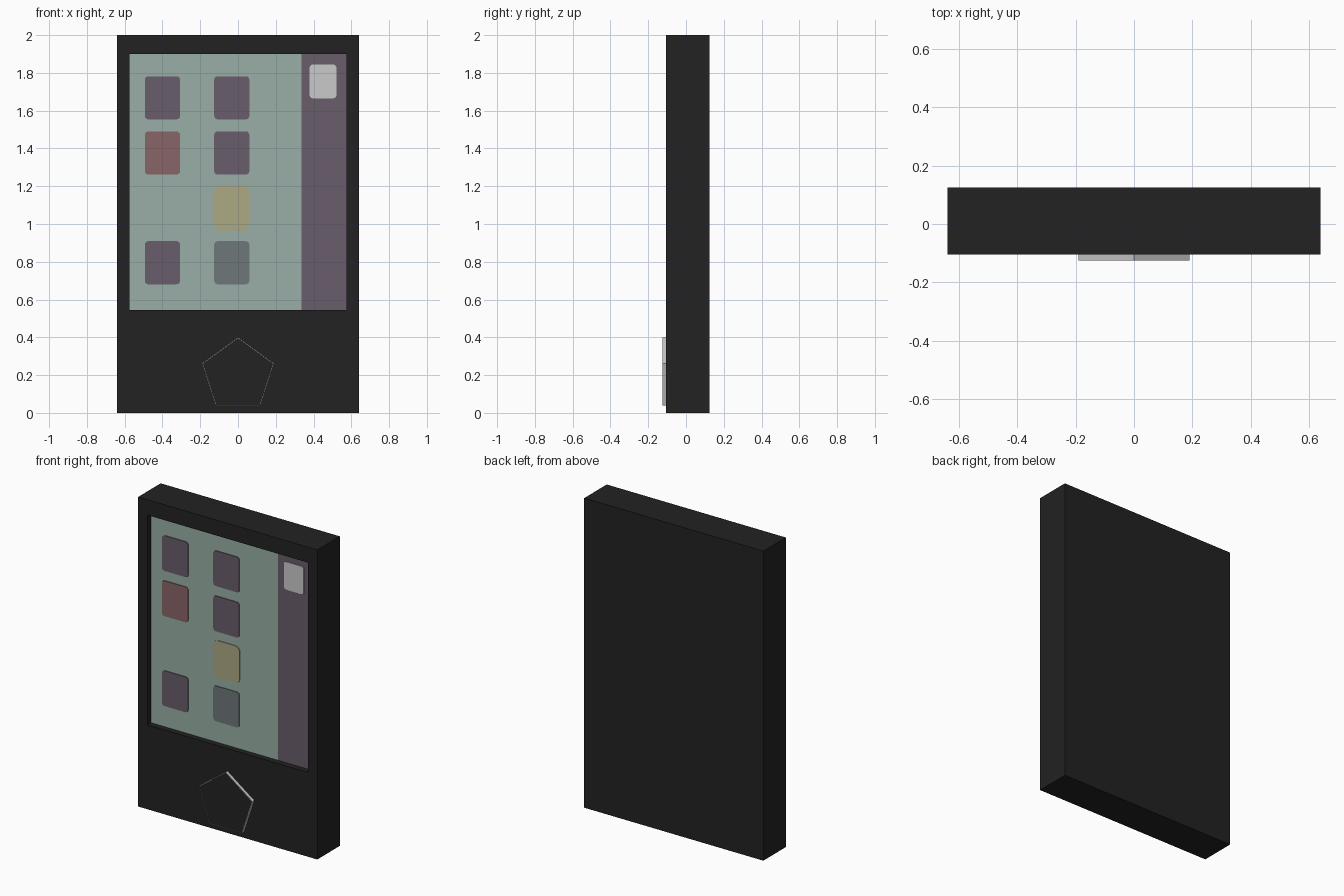
import bpy, bmesh, math
from mathutils import Vector

if "Cube" in bpy.data.objects:
    bpy.data.objects.remove(bpy.data.objects["Cube"], do_unlink=True)


def material(name, rgb):
    """Flat material from 0-255 display values, stored as linear."""
    lin = [((c / 255 + 0.055) / 1.055) ** 2.4 for c in rgb]
    m = bpy.data.materials.new(name)
    m.use_nodes = True
    m.diffuse_color = (*lin, 1)
    bsdf = m.node_tree.nodes["Principled BSDF"]
    bsdf.inputs["Base Color"].default_value = (*lin, 1)
    bsdf.inputs["Roughness"].default_value = 0.8
    return m


BLACK = material("casing black", (34, 34, 34))
TEAL = material("screen teal", (152, 175, 166))
PURPLE = material("panel purple", (106, 93, 107))
RED = material("muted red", (137, 101, 103))
SAND = material("sand yellow", (173, 168, 132))
SLATE = material("slate grey", (110, 119, 122))
PALE = material("pale grey", (202, 202, 202))

FRONT, BACK = -0.105, 0.125
SCREEN = FRONT + 0.037
HALF_W, HEIGHT = 0.64, 2.0
SX, SZ0, SZ1 = 0.575, 0.545, 1.9      # screen opening
PANEL_X = 0.335                       # start of the side panel


def finish(name, bm, *mats):
    mesh = bpy.data.meshes.new(name)
    bmesh.ops.recalc_face_normals(bm, faces=bm.faces)
    bm.to_mesh(mesh)
    bm.free()
    for m in mats:
        mesh.materials.append(m)
    ob = bpy.data.objects.new(name, mesh)
    bpy.context.collection.objects.link(ob)
    return ob


def prism(bm, outline, y_back, y_front):
    """Extrude an (x, z) outline forward; returns the front face."""
    face = bm.faces.new([bm.verts.new((x, y_back, z)) for x, z in outline])
    ext = bmesh.ops.extrude_face_region(bm, geom=[face], use_keep_orig=True)["geom"]
    for v in ext:
        if isinstance(v, bmesh.types.BMVert):
            v.co.y = y_front
    return next(f for f in ext if isinstance(f, bmesh.types.BMFace))


def rounded_rect(cx, cz, w, h, r, steps=4):
    pts = []
    for i, (sx, sz) in enumerate(((1, 1), (-1, 1), (-1, -1), (1, -1))):
        for k in range(steps + 1):
            a = math.pi / 2 * (i + k / steps)
            pts.append((cx + sx * (w / 2 - r) + r * math.cos(a),
                        cz + sz * (h / 2 - r) + r * math.sin(a)))
    return pts


# Casing with a recessed screen cut into its front
bm = bmesh.new()
front = prism(bm, [(-HALF_W, 0), (HALF_W, 0), (HALF_W, HEIGHT), (-HALF_W, HEIGHT)],
              BACK, FRONT)
bmesh.ops.inset_region(bm, faces=[front], thickness=0.06)
for v in front.verts:
    v.co = (math.copysign(SX, v.co.x), FRONT, SZ0 if v.co.z < HEIGHT / 2 else SZ1)
bmesh.ops.inset_region(bm, faces=[front], thickness=0)
for v in front.verts:
    v.co.y = SCREEN
# Split the screen into the main area and the side panel
edges = list(front.edges)
bmesh.ops.bisect_plane(bm, geom=[front, *edges, *front.verts],
                       plane_co=Vector((PANEL_X, 0, 0)), plane_no=Vector((1, 0, 0)))
for f in bm.faces:
    if all(abs(v.co.y - SCREEN) < 1e-4 for v in f.verts):
        f.material_index = 1 if f.calc_center_median().x < PANEL_X else 2
finish("casing", bm, BLACK, TEAL, PURPLE)


# Rounded tiles on the screen
def tile(name, mat, cx, cz, w=0.186, h=0.228, r=0.018):
    bm = bmesh.new()
    prism(bm, rounded_rect(cx, cz, w, h, r), SCREEN, SCREEN - 0.005)
    finish(name, bm, mat)


LEFT_COL, RIGHT_COL = -0.4, -0.033
ROWS = (1.668, 1.376, 1.085, 0.795)
tile("tile_top_outer", PURPLE, LEFT_COL, ROWS[0])
tile("tile_top_inner", PURPLE, RIGHT_COL, ROWS[0])
tile("tile_red", RED, LEFT_COL, ROWS[1])
tile("tile_second_inner", PURPLE, RIGHT_COL, ROWS[1])
tile("tile_sand", SAND, RIGHT_COL, ROWS[2], 0.192, 0.24, 0.035)
tile("tile_bottom_outer", PURPLE, LEFT_COL, ROWS[3])
tile("tile_slate", SLATE, RIGHT_COL, ROWS[3])
tile("panel_badge", PALE, 0.45, 1.755, 0.142, 0.18, 0.018)

# Five-sided button: pale sides and thin rim around a dark cap
bm = bmesh.new()
R = 0.2
angles = [math.pi / 2 + i * math.tau / 5 for i in range(5)]
cap = prism(bm, [(R * math.cos(a), R + R * math.sin(a)) for a in angles],
            FRONT + 0.002, -0.125)
bmesh.ops.inset_region(bm, faces=[cap], thickness=0.004)
cap.material_index = 1
finish("button", bm, PALE, BLACK)
